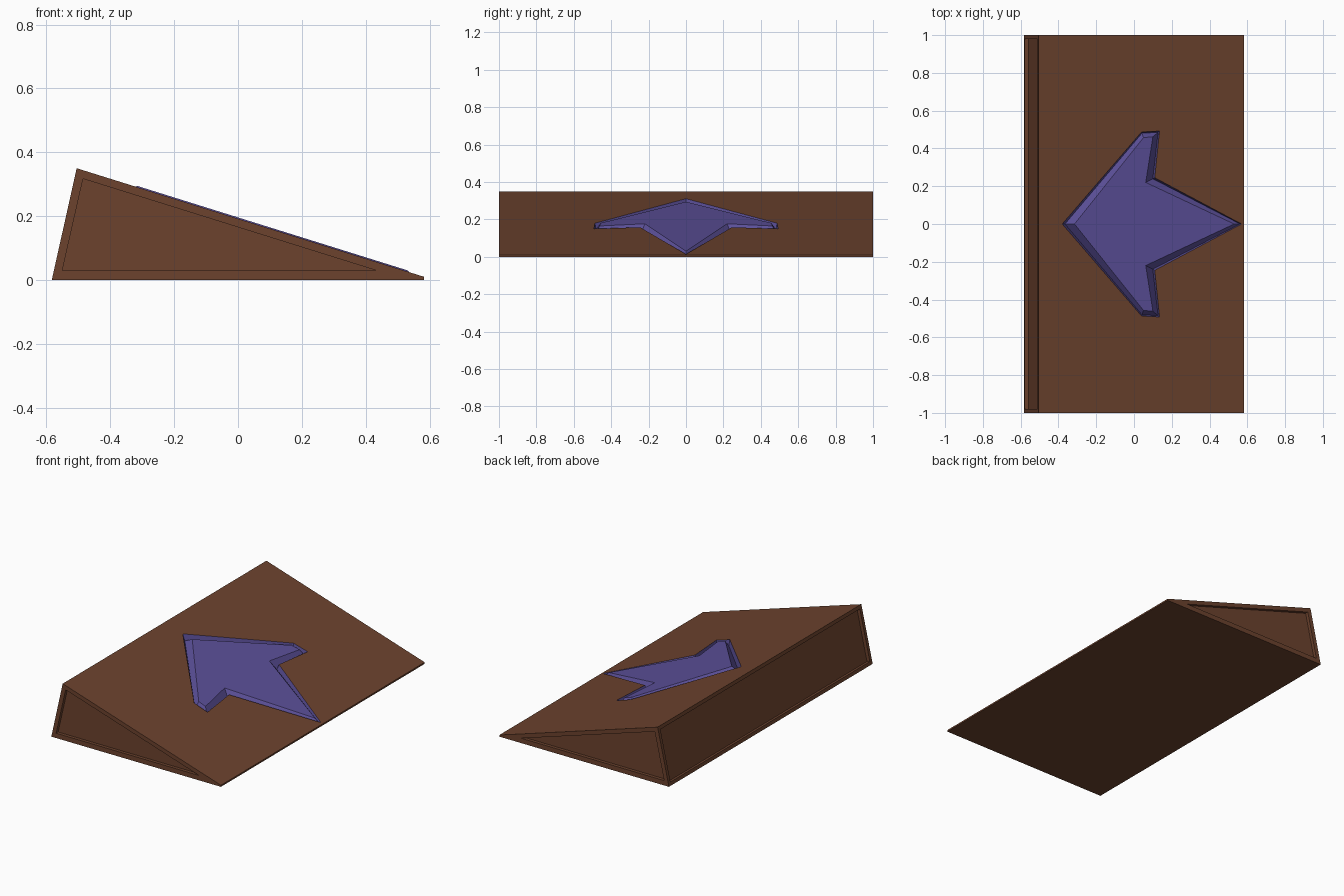
import bpy, bmesh
from mathutils import Vector

if "Cube" in bpy.data.objects:
    bpy.data.objects.remove(bpy.data.objects["Cube"])


def material(name, rgb):
    m = bpy.data.materials.new(name)
    m.diffuse_color = (*rgb, 1)
    m.use_nodes = True
    m.node_tree.nodes["Principled BSDF"].inputs["Base Color"].default_value = m.diffuse_color
    return m


def finish(bm, name, mat):
    bmesh.ops.remove_doubles(bm, verts=bm.verts, dist=1e-5)
    me = bpy.data.meshes.new(name)
    bm.to_mesh(me)
    bm.free()
    me.materials.append(mat)
    ob = bpy.data.objects.new(name, me)
    bpy.context.collection.objects.link(ob)
    return ob


def face(bm, pts, flip=False):
    pts = list(reversed(pts)) if flip else pts
    return bm.faces.new([bm.verts.new(p) for p in pts])


brown = material("brown wood", (0.150, 0.055, 0.027))
purple = material("purple", (0.105, 0.079, 0.315))

# Wedge profile (x, z): back bottom, back top, nose top, nose bottom
A, B, C, D = (-0.583, 0), (-0.505, 0.35), (0.583, 0.01), (0.583, 0)
PANEL = [(-0.55, 0.03), (-0.485, 0.317), (0.433, 0.03)]
RECESS = 0.02


def slope(x, y, h=0.0):
    """Point on the ramp surface, raised or sunk by h, kept above the base."""
    z = B[1] + (x - B[0]) * (C[1] - B[1]) / (C[0] - B[0])
    return Vector((x, y, max(z + h, 0.004)))


# Arrow half outlines (x, y): tip, wing front, wing back, notch, tail
OUTER = [(-0.38, 0), (0.04, 0.487), (0.135, 0.492), (0.11, 0.245), (0.57, 0)]
INNER = [(-0.315, 0), (0.05, 0.457), (0.10, 0.462), (0.062, 0.22), (0.53, 0)]

# Wedge body
bm = bmesh.new()


def at(p, y):
    return Vector((p[0], y, p[1]))


face(bm, [at(A, -1), at(A, 1), at(D, 1), at(D, -1)])
face(bm, [at(D, -1), at(D, 1), at(C, 1), at(C, -1)])

# Back panel with a recessed centre
back = face(bm, [at(A, 1), at(A, -1), at(B, -1), at(B, 1)])
bm.normal_update()
bmesh.ops.inset_individual(bm, faces=[back], thickness=0.03)
bmesh.ops.inset_individual(bm, faces=[back], thickness=0.0, depth=-RECESS)

for s in (-1, 1):
    flip = s < 0
    # End panels with a recessed triangle
    a, b, c = PANEL
    for ring in ((A, B, b, a), (B, C, c, b), (C, D, c), (D, A, a, c)):
        face(bm, [at(p, s) for p in ring], flip)
    inside = s * (1 - RECESS)
    for p, q in ((a, b), (b, c), (c, a)):
        face(bm, [at(p, s), at(q, s), at(q, inside), at(p, inside)], flip)
    face(bm, [at(p, inside) for p in PANEL], flip)
    # Half of the ramp, cut out around the arrow
    ramp = [(B[0], 0)] + OUTER + [(C[0], 0), (C[0], 1), (B[0], 1)]
    face(bm, [slope(x, s * y) for x, y in ramp], flip)
finish(bm, "wedge_body", brown)

# Arrow inlay: bevelled plate, slightly proud, with a groove around it
bm = bmesh.new()
for s in (-1, 1):
    flip = s > 0
    outer = [slope(x, s * y) for x, y in OUTER]
    valley = [slope(o[0] * 0.78 + i[0] * 0.22, s * (o[1] * 0.78 + i[1] * 0.22), -0.035)
              for o, i in zip(OUTER, INNER)]
    inner = [slope(x, s * y, 0.004) for x, y in INNER]
    for lo, hi in ((outer, valley), (valley, inner)):
        for k in range(4):
            face(bm, [lo[k], lo[k + 1], hi[k + 1], hi[k]], not flip)
    face(bm, inner, not flip)
finish(bm, "arrow_inlay", purple)
